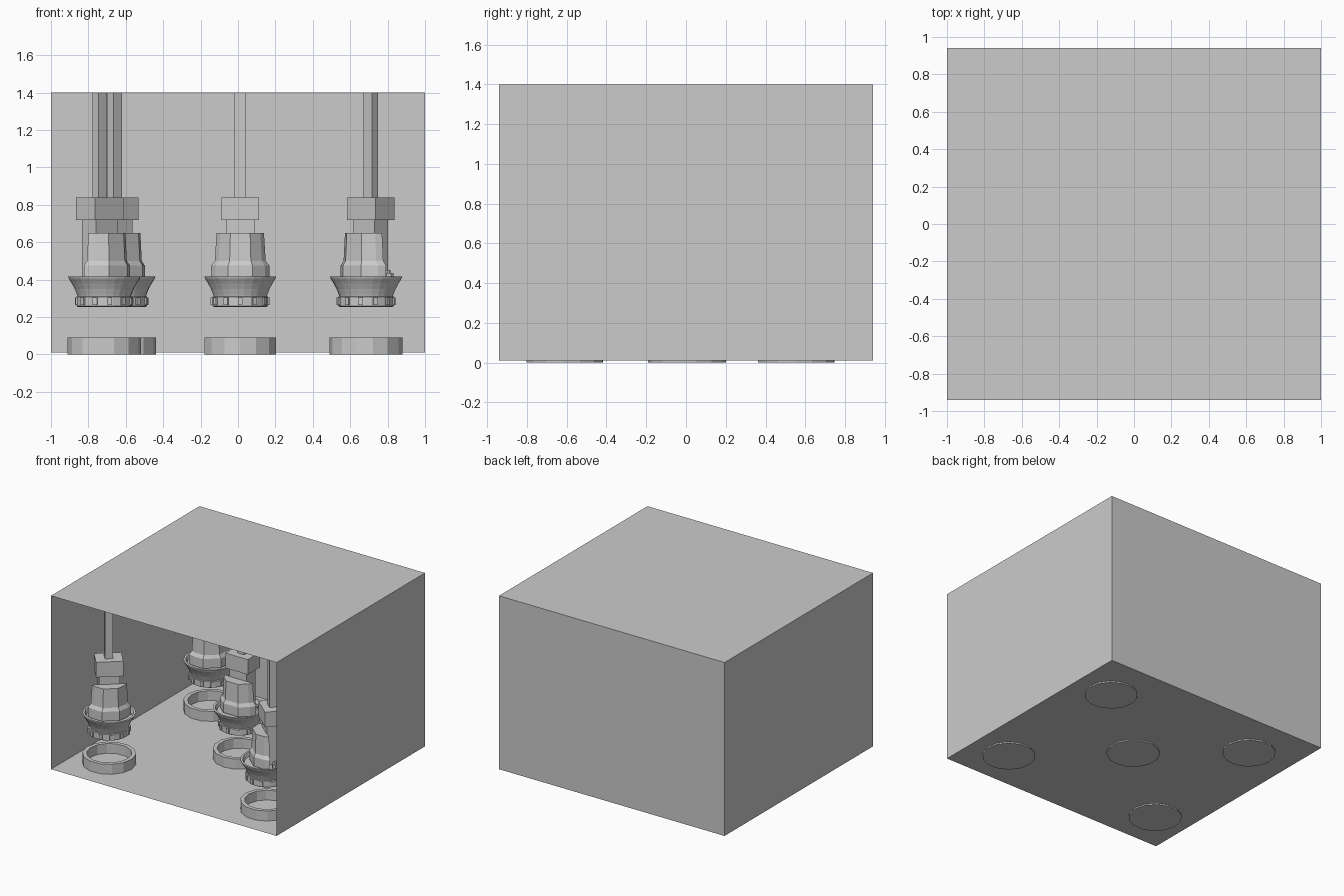
import bpy, bmesh
from math import sin, cos, pi, radians
from mathutils import Matrix

if "Cube" in bpy.data.objects:
    bpy.data.objects.remove(bpy.data.objects["Cube"])


def finish(name, bm, fix=True):
    if fix:
        bmesh.ops.recalc_face_normals(bm, faces=bm.faces)
    me = bpy.data.meshes.new(name)
    bm.to_mesh(me)
    bm.free()
    return me


def add_box(bm, x, y, z0, z1, w, d, rot=0):
    m = (Matrix.Rotation(rot, 4, 'Z') @ Matrix.Translation((x, y, (z0 + z1) / 2))
         @ Matrix.Diagonal((w, d, z1 - z0, 1)))
    bmesh.ops.create_cube(bm, size=1, matrix=m)


def loft(bm, loops, cap_start=True, cap_end=True):
    rows = [[bm.verts.new(p) for p in lp] for lp in loops]
    n = len(rows[0])
    for a, b in zip(rows, rows[1:]):
        for i in range(n):
            j = (i + 1) % n
            bm.faces.new((a[i], a[j], b[j], b[i]))
    if cap_start:
        bm.faces.new(rows[0][::-1])
    if cap_end:
        bm.faces.new(rows[-1])


def revolve(bm, profile, n, x=0, y=0):
    loft(bm, [[(x + r * cos(2 * pi * (i + .5) / n), y + r * sin(2 * pi * (i + .5) / n), z)
               for i in range(n)] for r, z in profile])


def box_mesh(name, *args):
    bm = bmesh.new()
    add_box(bm, *args)
    return finish(name, bm)


def revolve_mesh(name, profile, n, x=0, y=0):
    bm = bmesh.new()
    revolve(bm, profile, n, x, y)
    return finish(name, bm)


def place(name, me, loc=(0, 0, 0), rot=0):
    ob = bpy.data.objects.new(name, me)
    ob.location = loc
    ob.rotation_euler.z = rot
    bpy.context.collection.objects.link(ob)
    return ob


# Room shell: a box of single faces, open at the front
bm = bmesh.new()
add_box(bm, 0, 0, 0.01, 1.4, 2, 1.88)
front = [f for f in bm.faces if f.calc_center_median().y < -0.9]
bmesh.ops.delete(bm, geom=front, context='FACES_ONLY')
place("room_shell", finish("room_shell", bm, False))

# Parts of one hanging unit, shared by all five
parts = {
    "hanging_rod": box_mesh("hanging_rod", 0, 0.037, 0.84, 1.4, 0.06, 0.05),
    "top_block": box_mesh("top_block", 0, 0.037, 0.72, 0.84, 0.2, 0.155),
    "back_post": box_mesh("back_post", 0, 0.037, 0.40, 0.72, 0.15, 0.114),
}

# Faceted front housing with a flared base
outline = [(0.134, -0.016), (0.112, -0.05), (0.055, -0.10)]
outline = outline[::-1] + [(-x, y) for x, y in outline][::1]
outline = [(0.055, -0.10), (0.112, -0.05), (0.132, -0.016),
           (-0.132, -0.016), (-0.112, -0.05), (-0.055, -0.10)]
bm = bmesh.new()
loft(bm, [[(x * s, -0.016 + (y + 0.016) * s, z) for x, y in outline]
          for s, z in ((1.18, 0.40), (1.18, 0.475), (1.03, 0.50), (0.96, 0.65))])
parts["front_housing"] = finish("front_housing", bm)

# Flared dish with a recessed top
parts["flared_dish"] = revolve_mesh("flared_dish", [
    (0.140, 0.30), (0.146, 0.32), (0.158, 0.35), (0.174, 0.38), (0.19, 0.405),
    (0.194, 0.417), (0.178, 0.417), (0.166, 0.39)], 24)

# Lower collar with small teeth round it
bm = bmesh.new()
revolve(bm, [(0.142, 0.255), (0.15, 0.26), (0.15, 0.308), (0.14, 0.312)], 24)
for i in range(12):
    add_box(bm, 0.15, 0, 0.265, 0.305, 0.016, 0.025, 2 * pi * i / 12)
parts["toothed_collar"] = finish("toothed_collar", bm)

# Small stepped knob on the dish
parts["side_knob"] = revolve_mesh("side_knob", [
    (0.03, 0.385), (0.03, 0.435), (0.013, 0.435), (0.013, 0.452)], 8, 0.125, 0.037)

# Floor ring below each unit
parts["floor_ring"] = revolve_mesh("floor_ring", [
    (0.196, 0), (0.196, 0.09), (0.165, 0.09), (0.165, 0.012)], 14)

# Five units, each turned about its own axis
units = [(-0.715, -0.61, 41), (-0.635, 0.555, 41), (0.012, 0.005, 0),
         (0.685, 0.555, -41), (0.685, -0.61, -41)]
for i, (x, y, a) in enumerate(units, 1):
    for name, me in parts.items():
        place(f"{name}_{i}", me, (x, y, 0), radians(a))
